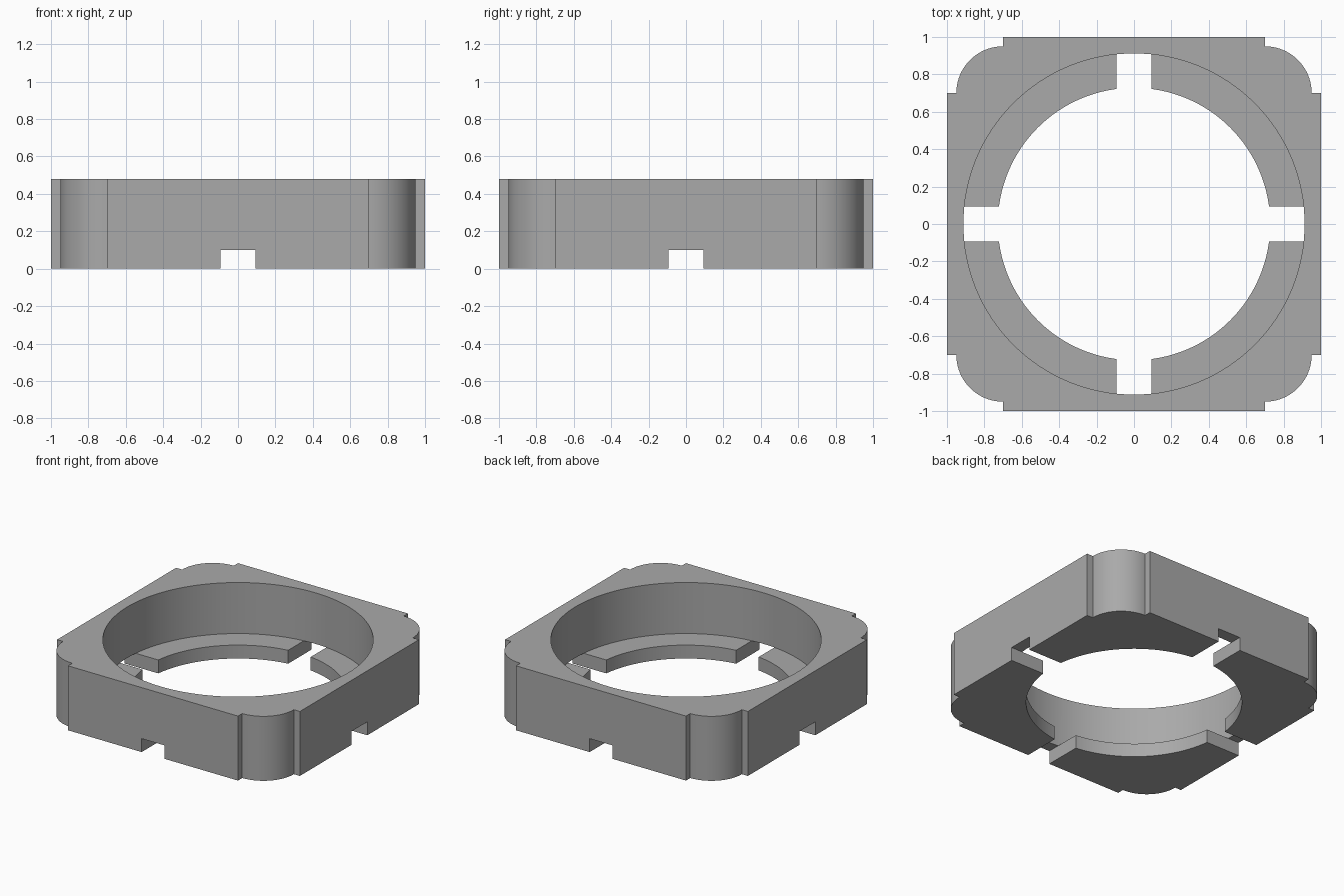
import bpy, bmesh, math

cube = bpy.data.objects.get("Cube")
if cube:
    bpy.data.objects.remove(cube, do_unlink=True)

HEIGHT = 0.48
LEDGE = 0.1        # thickness of the inner ledge and height of the slots
FLAT = 0.7         # half length of each flat side
CORNER = 0.25      # corner radius
BORE, OPENING = 0.912, 0.728
SLOT = 0.186

grey = bpy.data.materials.new("grey")
grey.use_nodes = True
colour = (0.40, 0.40, 0.40, 1)
grey.diffuse_color = colour
grey.node_tree.nodes["Principled BSDF"].inputs["Base Color"].default_value = colour


def prism(name, outline, z0, z1):
    """Extrude a closed outline from z0 to z1."""
    bm = bmesh.new()
    base = bm.faces.new([bm.verts.new((x, y, z0)) for x, y in outline])
    top = bmesh.ops.extrude_face_region(bm, geom=[base])["geom"]
    bmesh.ops.translate(bm, vec=(0, 0, z1 - z0),
                        verts=[v for v in top if isinstance(v, bmesh.types.BMVert)])
    bmesh.ops.recalc_face_normals(bm, faces=bm.faces)
    mesh = bpy.data.meshes.new(name)
    bm.to_mesh(mesh)
    bm.free()
    mesh.materials.append(grey)
    obj = bpy.data.objects.new(name, mesh)
    bpy.context.collection.objects.link(obj)
    return obj


def circle(r, n=128):
    return [(r * math.cos(math.tau * i / n), r * math.sin(math.tau * i / n)) for i in range(n)]


def rectangle(w, d):
    return [(-w / 2, -d / 2), (w / 2, -d / 2), (w / 2, d / 2), (-w / 2, d / 2)]


# Square outline with a stepped, rounded corner repeated four times
corner = [(1, FLAT)]
for i in range(25):
    a = math.pi / 2 * i / 24
    corner.append((FLAT + CORNER * math.cos(a), FLAT + CORNER * math.sin(a)))
corner.append((FLAT, 1))
outline = []
for quarter in range(4):
    for x, y in corner:
        outline.append((x, y))
    corner = [(-y, x) for x, y in corner]
housing = prism("housing", outline, 0, HEIGHT)

# Stepped round opening and two crossing slots in the underside
cutters = [
    prism("bore_cutter", circle(BORE), LEDGE, 1),
    prism("opening_cutter", circle(OPENING), -1, 1),
    prism("side_slot_cutter", rectangle(3, SLOT), -1, LEDGE),
    prism("front_slot_cutter", rectangle(SLOT, 3), -1, LEDGE),
]
bpy.context.view_layer.objects.active = housing
housing.select_set(True)
for cutter in cutters:
    cut = housing.modifiers.new(cutter.name, "BOOLEAN")
    cut.operation = "DIFFERENCE"
    cut.solver = "EXACT"
    cut.object = cutter
    bpy.ops.object.modifier_apply(modifier=cut.name)
    bpy.data.objects.remove(cutter, do_unlink=True)

bpy.ops.object.shade_smooth_by_angle(angle=math.radians(30))
